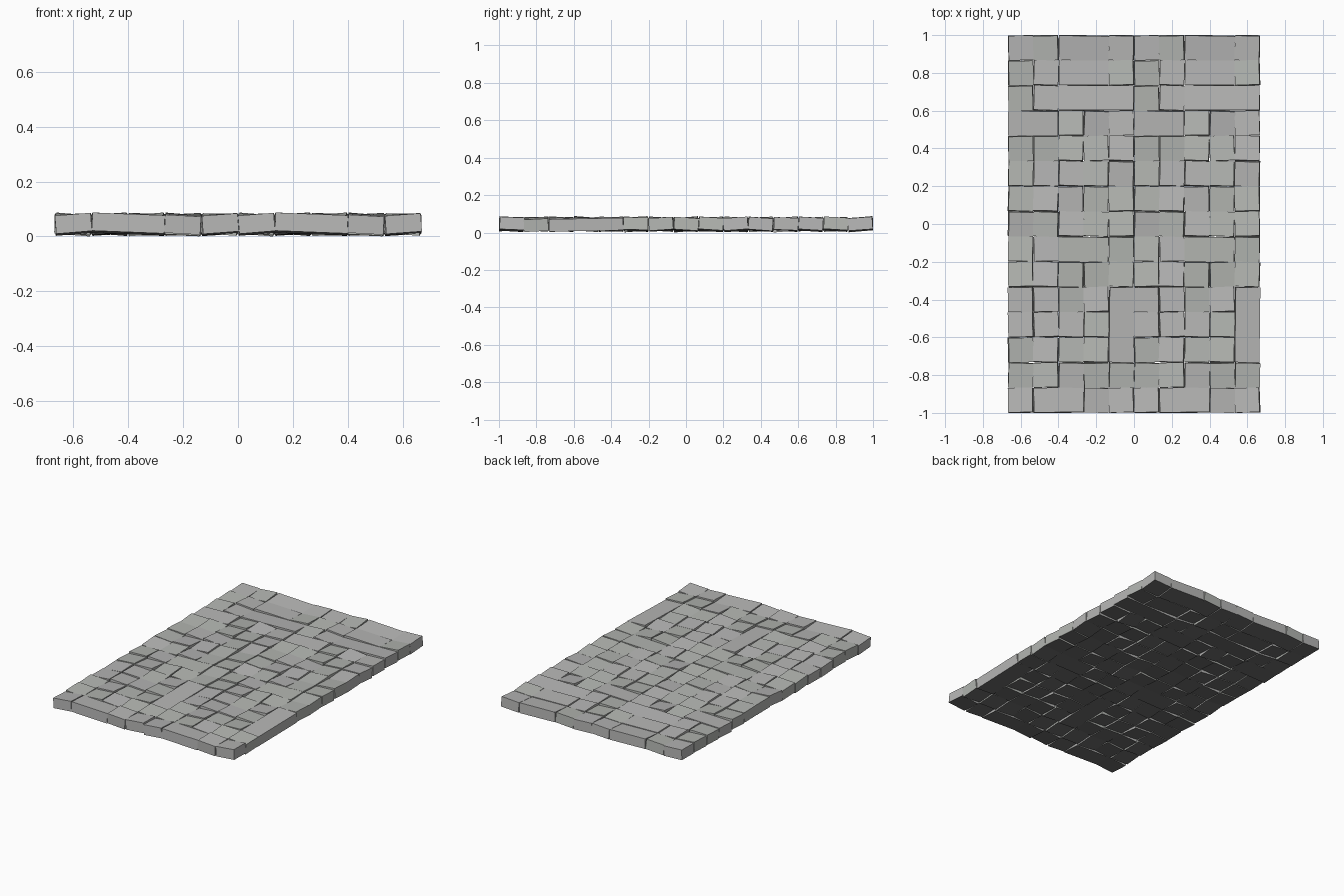
import bpy, random
from mathutils import Vector, Euler

if "Cube" in bpy.data.objects:
    bpy.data.objects.remove(bpy.data.objects["Cube"])

random.seed(7)
CELL = 2 / 15          # paving grid: 10 columns x 15 rows
HEIGHT = 0.066

def mat(name, c):
    m = bpy.data.materials.new(name)
    m.diffuse_color = (*c, 1)
    m.use_nodes = True
    m.node_tree.nodes["Principled BSDF"].inputs["Base Color"].default_value = m.diffuse_color
    return m

mats = [mat("grey stone", (0.47, 0.47, 0.465)),
        mat("greenish grey stone", (0.455, 0.47, 0.445)),
        mat("dark underside", (0.15, 0.15, 0.15))]

# larger slabs in the 5-column pattern: column, row from back, width, depth
slabs = [(2, 0, 2, 1), (2, 1, 2, 1), (2, 2, 3, 1), (0, 3, 2, 1),
         (2, 8, 2, 1), (4, 10, 1, 3), (1, 14, 2, 1)]
used = {(c + i, r + j) for c, r, w, d in slabs for i in range(w) for j in range(d)}
slabs += [(c, r, 1, 1) for c in range(5) for r in range(15) if (c, r) not in used]

verts, faces, tones = [], [], []

def tile(x, y, w, d, rot, lift, tone):
    b = len(verts)
    for sz in (-1, 1):
        for sx, sy in ((-1, -1), (1, -1), (1, 1), (-1, 1)):
            v = Vector((sx * w / 2, sy * d / 2, sz * HEIGHT / 2))
            v.rotate(rot)
            p = v + Vector((x, y, lift))
            p.y = max(-1, min(1, p.y))      # straight front and back ends
            verts.append(p)
    for f in ((3, 2, 1, 0), (4, 5, 6, 7), (0, 1, 5, 4), (1, 2, 6, 5), (2, 3, 7, 6), (3, 0, 4, 7)):
        faces.append([b + i for i in f])
        tones.append(2 if f[0] == 3 and f[1] == 2 else tone)

def tilt(limit):
    return random.choice((-1, 1)) * random.uniform(.3, 1) * limit

# tilted stones, the pattern laid twice side by side
for c, r, w, d in slabs:
    rot = Euler((tilt(.085) / d, tilt(.085) / w, tilt(.04) / max(w, d)))
    lift = random.uniform(-.001, .001)
    tone = random.randint(0, 1)
    for shift in (0, 5):
        tile((c + shift + w / 2 - 5) * CELL, 1 - (r + d / 2) * CELL,
             w * CELL - .003, d * CELL - .003, rot, lift, tone)

low = min(v.z for v in verts)
mesh = bpy.data.meshes.new("paving_stones")
mesh.from_pydata([(v.x, v.y, v.z - low) for v in verts], [], faces)
for m in mats:
    mesh.materials.append(m)
for p, t in zip(mesh.polygons, tones):
    p.material_index = t
mesh.update()
bpy.context.collection.objects.link(bpy.data.objects.new("paving_stones", mesh))
